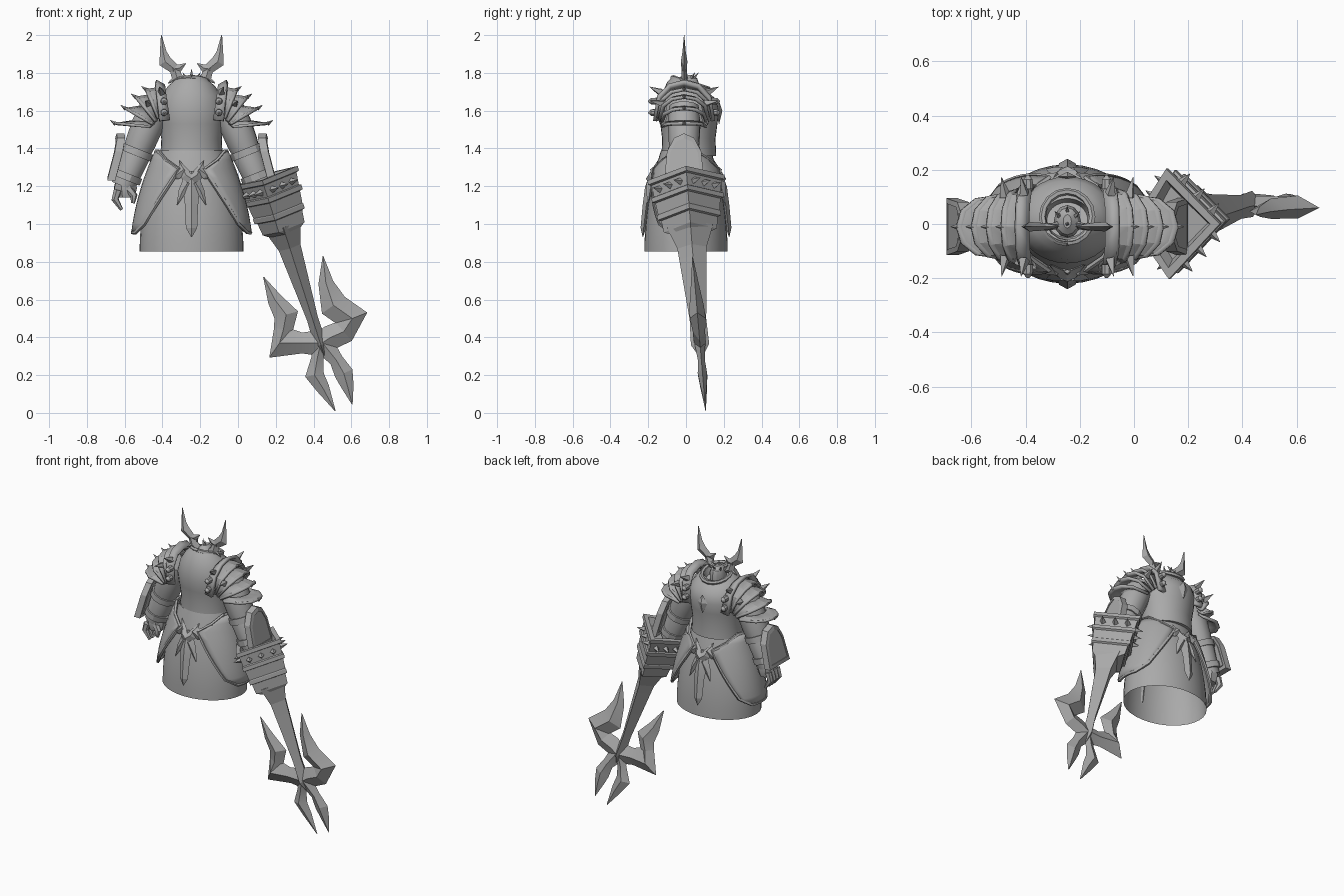
import bpy
import bmesh
from math import sin, cos, pi, radians, sqrt
from mathutils import Vector

if "Cube" in bpy.data.objects:
    bpy.data.objects.remove(bpy.data.objects["Cube"])

X_AXIS, Y_AXIS = Vector((1, 0, 0)), Vector((0, 1, 0))
BODY_X = -.246
grey_colour = (.4, .4, .4, 1)
grey = bpy.data.materials.new("plain_grey")
grey.use_nodes = True
grey.diffuse_color = grey_colour
grey.node_tree.nodes["Principled BSDF"].inputs["Base Color"].default_value = grey_colour


def build_mesh(name, vertices, faces, smooth_angle, thickness):
    mesh = bpy.data.meshes.new(name)
    mesh.from_pydata([tuple(point) for point in vertices], [], faces)
    work = bmesh.new()
    work.from_mesh(mesh)
    bmesh.ops.remove_doubles(work, verts=work.verts, dist=.0005)
    bmesh.ops.recalc_face_normals(work, faces=work.faces)
    work.to_mesh(mesh)
    work.free()
    mesh.materials.append(grey)
    part = bpy.data.objects.new(name, mesh)
    bpy.context.collection.objects.link(part)
    bpy.ops.object.select_all(action='DESELECT')
    part.select_set(True)
    bpy.context.view_layer.objects.active = part
    bpy.ops.object.shade_smooth_by_angle(angle=radians(smooth_angle))
    if thickness:
        solid = part.modifiers.new("thickness", 'SOLIDIFY')
        solid.thickness, solid.offset = thickness, 0


def loft(name, rings, closed=True, caps=True, smooth_angle=30, thickness=0):
    count = len(rings[0])
    points = [point for ring in rings for point in ring]
    faces = []
    for row in range(len(rings) - 1):
        start, above = row * count, (row + 1) * count
        for i in range(count if closed else count - 1):
            j = (i + 1) % count
            faces.append((start + i, start + j, above + j, above + i))
    if closed and caps:
        faces.append(tuple(range(count)))
        faces.append(tuple(range(len(points) - count, len(points))))
    build_mesh(name, points, faces, smooth_angle, thickness)


def oval(centre, side, up, width, height, count):
    angles = [2 * pi * i / count for i in range(count)]
    return [centre + side * width * cos(a) + up * height * sin(a) for a in angles]


def tube(name, path, radii, count=12, smooth_angle=30):
    side, rings = Vector((.3, .9, .1)), []
    last = len(path) - 1
    for i, point in enumerate(path):
        along = (path[min(i + 1, last)] - path[max(i - 1, 0)]).normalized()
        side = (side - along * side.dot(along)).normalized()
        rings.append(oval(point, side, along.cross(side), radii[i], radii[i], count))
    loft(name, rings, smooth_angle=smooth_angle)


def spike(name, base, direction, radius, length):
    along = Vector(direction).normalized()
    tube(name, [base - along * .01, base + along * length], [radius, .001], count=4, smooth_angle=10)


def blade(name, path, place, depth=.5):
    # flat, sharp-edged strip with a raised ridge on both faces
    rings, last = [], len(path) - 1
    for i, (x, z, radius) in enumerate(path):
        before, after = path[max(i - 1, 0)], path[min(i + 1, last)]
        along = Vector((after[0] - before[0], after[1] - before[1])).normalized()
        radius = max(radius, .002)
        dx, dz, ridge = along.y * radius, -along.x * radius, radius * depth
        rings.append([place(x - dx, z - dz, 0), place(x, z, ridge),
                      place(x + dx, z + dz, 0), place(x, z, -ridge)])
    loft(name, rings, smooth_angle=15)


def body_ring(z, width, depth, y=0, count=32, tilt=0):
    return oval(Vector((BODY_X, y, z)), X_AXIS, Vector((0, 1, -tilt)), width, depth, count)


def skirt_half(z):
    return .275 - .11 * ((z - .86) / .53) ** 2


# Open skirt and torso, the neckline dipping at the back
skirt_heights = [.855 + .535 * i / 8 for i in range(9)]
loft("skirt", [body_ring(z, skirt_half(z), .8 * skirt_half(z)) for z in skirt_heights], caps=False)
torso_profile = [(1.36, .165), (1.45, .16), (1.53, .172), (1.6, .182), (1.67, .165), (1.72, .13), (1.755, .09)]
torso = [body_ring(z, half, .88 * half, .015, tilt=max(0, z - 1.65) * 4) for z, half in torso_profile]
neck_floor = body_ring(1.7, .075, .065, .015, tilt=.4)
loft("torso", torso + [neck_floor], smooth_angle=50)

# Collar, chest ornament, head and crown
collar_angles = [2 * pi * i / 16 for i in range(17)]
collar_path = [Vector((BODY_X + .092 * sin(a), .025 - .095 * cos(a), 1.745 + .03 * cos(a))) for a in collar_angles]
tube("collar", collar_path, [.013] * len(collar_path), count=6)
blade("chest_ornament", [(0, 1.65, 0), (0, 1.6, .035), (0, 1.53, 0)],
      lambda x, z, t: Vector((BODY_X + x, .175 + t, z)))
loft("helmet", [body_ring(z, half, half + .01, .01, 12)
                for z, half in [(1.68, .045), (1.74, .05), (1.77, .04), (1.79, .015)]])
crown_centre = Vector((BODY_X, 0, 1.77))
spike("crown_point", crown_centre, (0, 0, 1), .015, .05)
for i in range(5):
    outward = Vector((cos(pi * i / 4), sin(pi * i / 4), 0))
    spike("crown_side_point", crown_centre + outward * .04, outward + Vector((0, 0, 1.2)), .012, .04)

arch_angles = [pi * i / 6 for i in range(7)]
arch_outline = [(-cos(a), abs(sin(a)) ** .7) for a in arch_angles]

for side in (-1, 1):
    def at(x, y, z):
        return Vector((BODY_X + side * x, y - .01, z))

    def arm_point(z):
        return at(.27 + (1.43 - z) * .4, 0, z)

    # Antlers
    def on_head(x, z, t):
        return at(x, t, z)

    blade("horn", [(.03, 1.75, .015), (.075, 1.77, .03), (.09, 1.82, .028), (.14, 1.86, .035),
                   (.15, 1.91, .018), (.16, 2, 0)], on_head)
    blade("horn_inner_point", [(.1, 1.82, .03), (.065, 1.825, .02), (.03, 1.85, 0)], on_head)
    blade("horn_lower_point", [(.07, 1.78, .02), (.125, 1.745, 0)], on_head)

    # Shoulder plates fanning out over the arm
    def arch(x, top, bottom, half, flare):
        return [at(x + flare * h, half * y, bottom + (top - bottom) * h) for y, h in arch_outline]

    loft("shoulder_strap", [arch(.115, 1.73, 1.55, .145, .03), arch(.17, 1.755, 1.545, .155, .02)],
         closed=False, smooth_angle=20, thickness=.02)
    for i in range(4):
        reach = .065 + i * .04
        top, bottom, half = 1.71 - i * .03 - i * i * .01, 1.56 - i * .015, .132 - i * .007
        inner = arch(.15 + i * .015, top + .01, bottom + .02, half - .015, reach - .055)
        outer = arch(.175 + i * .015, top, bottom, half, reach - .015)
        rim = arch(.18 + i * .015, top + .005, bottom, half + .01, reach)
        loft("shoulder_plate", [inner, outer, rim], closed=False, smooth_angle=15, thickness=.015)
        spike("shoulder_ridge_spike", rim[3], (side, 0, .7), .012, .025)
    for face in (-1, 1):
        for z in (1.59, 1.65):
            stud_path = [at(.145, face * y, z) for y in (.14, .175, .19)]
            tube("strap_stud", stud_path, [.02, .018, .004], count=8)
        spike("strap_spike", at(.16, face * .13, 1.7), (side * .2, face, .5), .022, .06)
        spike("shoulder_side_spike", at(.23, face * .12, 1.64), (side * .2, face, .2), .022, .065)

    # Arm with banded bracer
    tube("upper_arm", [arm_point(z) for z in (1.62, 1.53, 1.43, 1.35)], [.08, .088, .083, .07])
    tube("forearm", [arm_point(z) for z in (1.4, 1.36, 1.2)], [.07, .08, .065])
    for z, radius in [(1.38, .088), (1.25, .082)]:
        tube("bracer_band", [arm_point(z + .018), arm_point(z - .018)], [radius, radius])

    # Arched outer guard with a raised frame
    def guard(scale, offset):
        outline = [(.105 * y * scale, 1.35 + (h * .25 - .12) * scale) for y, h in arch_outline]
        return [at(.455 - (z - 1.23) * .28 - abs(y) * .2 + offset, y, z) for y, z in outline]

    loft("arm_guard", [guard(.8, -.035), guard(.8, .008)], smooth_angle=15)
    frame = [guard(1, -.03), guard(1, .012), guard(.8, .012), guard(.8, -.03)]
    loft("arm_guard_frame", frame + frame[:1], caps=False, smooth_angle=15)

    # Side skirt plate with raised trim
    patch = []
    for row in range(10):
        rise = 1 - row / 9
        z = .955 + .43 * rise
        spread = radians(min(30 + 55 * rise, 18 + 160 * rise, 20 + 260 * (1 - rise)))
        half = skirt_half(z) + .04 - .02 * rise
        turns = [spread * i / 6 for i in range(-6, 7)]
        patch.append([at(half * cos(a), .78 * half * sin(a) + .01, z) for a in turns])
    loft("side_skirt_plate", patch, closed=False, smooth_angle=40, thickness=.015)
    front_edge, back_edge = [row[0] for row in patch], [row[-1] for row in patch]
    border = front_edge + patch[-1][1:-1] + back_edge[::-1] + patch[0][-2::-1]
    tube("side_skirt_trim", border, [.011] * len(border), count=5)

    # Belt ornament, one on the front and one on the back
    def on_belt(x, z, t):
        half = skirt_half(z)
        depth = .8 * half * sqrt(max(0, 1 - (x / half) ** 2))
        return Vector((BODY_X + x, side * (depth + .01 + t), z))

    blade("belt_pendant", [(0, 1.28, .015), (0, 1.2, .045), (0, 1.1, .035), (0, .98, .03), (0, .93, 0)], on_belt)
    belt_parts = {"belt_wing": [(0, 1.24, .04), (.03, 1.26, .03), (.065, 1.335, 0)],
                  "belt_chevron": [(.04, 1.29, .03), (.08, 1.26, .025), (.12, 1.235, 0)],
                  "belt_fang": [(.02, 1.22, .03), (.05, 1.17, .02), (.077, 1.1, 0)]}
    for name, path in belt_parts.items():
        for mirror in (-1, 1):
            blade(name, [(mirror * x, z, radius) for x, z, radius in path], on_belt, .7)

# Right hand, fingers curled downward
def hand_point(x, y, z):
    return Vector((BODY_X - x, y, z))


tube("palm", [hand_point(.35, -.01, z) for z in (1.23, 1.19, 1.14)], [.055, .065, .05], count=8)
for i in range(4):
    y = .03 * i - .055
    finger_path = [hand_point(.39, y, 1.18), hand_point(.405, y, 1.13), hand_point(.37, y, 1.075)]
    tube("finger", finger_path, [.022, .02, .009], count=6)
tube("thumb", [hand_point(.33, -.05, 1.18), hand_point(.305, -.06, 1.15), hand_point(.31, -.06, 1.11)],
     [.022, .02, .01], count=6)

# Weapon arm: stepped square block, then a tapering shaft
block_top, fork_centre = Vector((.152, 0, 1.255)), Vector((.44, .075, .355))
along = (fork_centre - block_top).normalized()
across = Y_AXIS.cross(along).normalized()
if across.x < 0:
    across = -across
sideways = along.cross(across)


def section(distance, half, lean=0):
    corners = oval(block_top + along * distance, across, sideways, half, half * 1.13 + .01, 4)
    for i in (1, 3):
        corners[i] -= across * lean
    return corners


LEAN = .03
block = [section(.05, .11, LEAN), section(0, .135, LEAN)]
for start, half in [(0, .172), (.1, .16), (.2, .14)]:
    block += [section(start, half, LEAN), section(start + .025, half, LEAN),
              section(start + .03, half - .016, LEAN), section(start + .095, half - .024, LEAN)]
loft("weapon_block", block + [section(.32, .08)], smooth_angle=10)
loft("weapon_shaft", [section(*cut) for cut in [(.28, .1), (.4, .06), (.8, .03), (.94, .034), (1, .004)]],
     smooth_angle=10)
corners = section(.065, .152, LEAN)
for i, corner in enumerate(corners):
    following = corners[(i + 1) % 4]
    edge = following - corner
    outward = edge.cross(along)
    if outward.dot(corner - block_top) < 0:
        outward = -outward
    for step in (.2, .5, .8):
        spike("rim_spike", corner + edge * step, outward, .023, .05)


# Forked blades around the shaft end
def on_fork(x, z, t):
    return Vector((x, .105 - .085 * z + t, z))


fork_blades = {
    "left_fork": [(.135, .72, 0), (.195, .6, .04), (.255, .52, .065), (.24, .44, .05), (.22, .37, .095),
                  (.34, .37, .055), (.44, .37, .07)],
    "right_fork": [(.45, .83, 0), (.465, .69, .04), (.505, .57, .075), (.605, .5, .085), (.56, .43, .065),
                   (.49, .4, .065), (.43, .36, .06)],
    "left_tip": [(.44, .38, .06), (.42, .29, .032), (.405, .2, .05), (.45, .13, .035), (.515, .01, 0)],
    "right_tip": [(.44, .38, .06), (.52, .28, .037), (.56, .21, .05), (.58, .14, .033), (.605, .045, 0)]}
for name, path in fork_blades.items():
    blade(name, path, on_fork)
